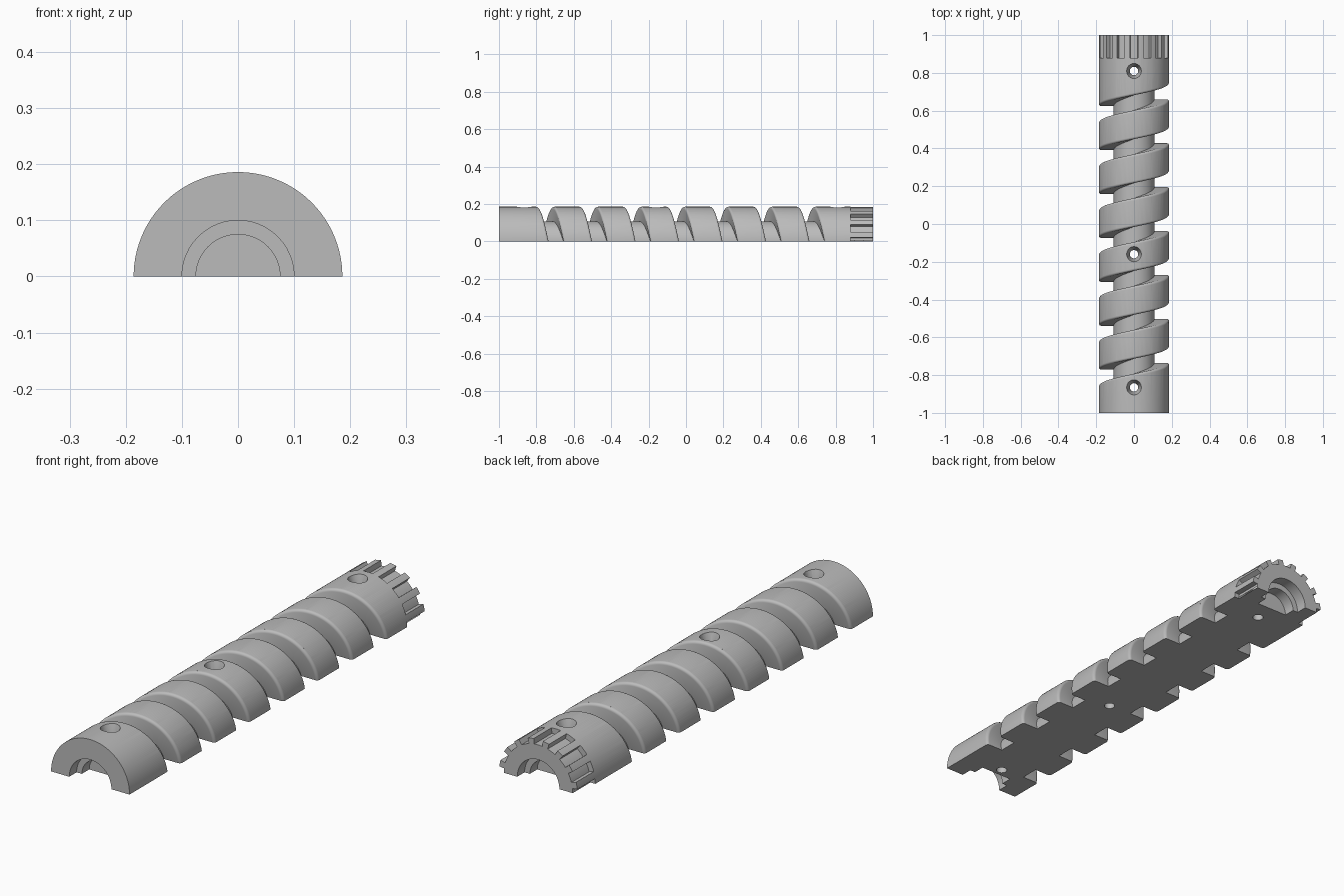
import bpy, bmesh, math
from mathutils import Matrix, Vector

if "Cube" in bpy.data.objects:
    bpy.data.objects.remove(bpy.data.objects["Cube"], do_unlink=True)

R, CORE, ROOT = 0.186, 0.108, 0.163
PITCH, TURNS = 0.2325, 7
GROOVE, FILLET = 0.08, 0.012

grey = bpy.data.materials.new("plain_grey")
grey.use_nodes = True
colour = (0.5, 0.5, 0.5, 1)
grey.diffuse_color = colour
grey.node_tree.nodes["Principled BSDF"].inputs["Base Color"].default_value = colour


def finish(bm, name):
    bmesh.ops.recalc_face_normals(bm, faces=bm.faces)
    mesh = bpy.data.meshes.new(name)
    bm.to_mesh(mesh)
    bm.free()
    mesh.materials.append(grey)
    ob = bpy.data.objects.new(name, mesh)
    bpy.context.collection.objects.link(ob)
    return ob


def sweep(name, profile, start, end, steps, lead=0.0):
    """Sweep a closed (y, radius) profile around the y axis, advancing by lead per turn."""
    bm = bmesh.new()
    rings = []
    for i in range(steps + 1):
        a = math.radians(start + (end - start) * i / steps)
        rings.append([bm.verts.new((r * math.cos(a), y - lead * a / math.tau, r * math.sin(a)))
                      for y, r in profile])
    n = len(profile)
    for a, b in zip(rings, rings[1:]):
        for j in range(n):
            k = (j + 1) % n
            bm.faces.new((a[j], a[k], b[k], b[j]))
    bm.faces.new(rings[0])
    bm.faces.new(rings[-1])
    return finish(bm, name)


def cone(name, centre, axis, r1, r2, depth):
    """Cylinder or cone along an axis; r1 is the radius at the start of the axis."""
    bm = bmesh.new()
    turn = Vector((0, 0, 1)).rotation_difference(Vector(axis)).to_matrix().to_4x4()
    bmesh.ops.create_cone(bm, cap_ends=True, segments=48, radius1=r1, radius2=r2,
                          depth=depth, matrix=Matrix.Translation(centre) @ turn)
    return finish(bm, name)


def cut(body, cutter):
    mod = body.modifiers.new("cut", 'BOOLEAN')
    mod.operation, mod.solver, mod.object = 'DIFFERENCE', 'EXACT', cutter
    bpy.context.view_layer.objects.active = body
    bpy.ops.object.modifier_apply(modifier=mod.name)
    bpy.data.objects.remove(cutter, do_unlink=True)


# Half-round solid body
bm = bmesh.new()
arc = [bm.verts.new((R * math.cos(math.pi * i / 96), -1, R * math.sin(math.pi * i / 96)))
       for i in range(97)]
cap = bm.faces.new(arc)
moved = bmesh.ops.extrude_face_region(bm, geom=[cap])["geom"]
bmesh.ops.translate(bm, vec=(0, 2, 0), verts=[v for v in moved if isinstance(v, bmesh.types.BMVert)])
body = finish(bm, "half_screw_body")

# Helical groove with rounded lips
side = []
for i in range(6):
    a = math.pi / 2 * i / 5
    side.append((GROOVE / 2 + FILLET * (1 - math.cos(a)), R - FILLET * (1 - math.sin(a))))
half = [(GROOVE / 2, CORE)] + side + [(GROOVE / 2 + FILLET, R + 0.03)]
groove = half + [(-y, r) for y, r in reversed(half)]
for k in range(TURNS):
    mid = -0.695 + PITCH * k
    cut(body, sweep("groove_cutter", [(y + mid, r) for y, r in groove], -8, 188, 98, PITCH))

# Slots between the teeth at the back end
for k in range(9):
    mid = 22.5 * k
    slot = [(0.88, ROOT), (1.05, ROOT), (1.05, 0.22), (0.88, 0.22)]
    cut(body, sweep("slot_cutter", slot, mid - 6.75, mid + 6.75, 6))

# Stepped bore in both ends
for s in (-1, 1):
    for radius, depth in ((0.1, 0.05), (0.075, 0.1)):
        cut(body, cone("bore_cutter", (0, s, 0), (0, 1, 0), radius, radius, 2 * depth))

# Countersunk screw holes
for y in (-0.865, -0.16, 0.81):
    cut(body, cone("hole_cutter", (0, y, 0.1), (0, 0, 1), 0.022, 0.022, 0.4))
    cut(body, cone("sink_cutter", (0, y, 0.16), (0, 0, 1), 0.021, 0.044, 0.08))

bpy.ops.object.select_all(action='DESELECT')
body.select_set(True)
bpy.context.view_layer.objects.active = body
bpy.ops.object.shade_smooth_by_angle(angle=math.radians(30))
